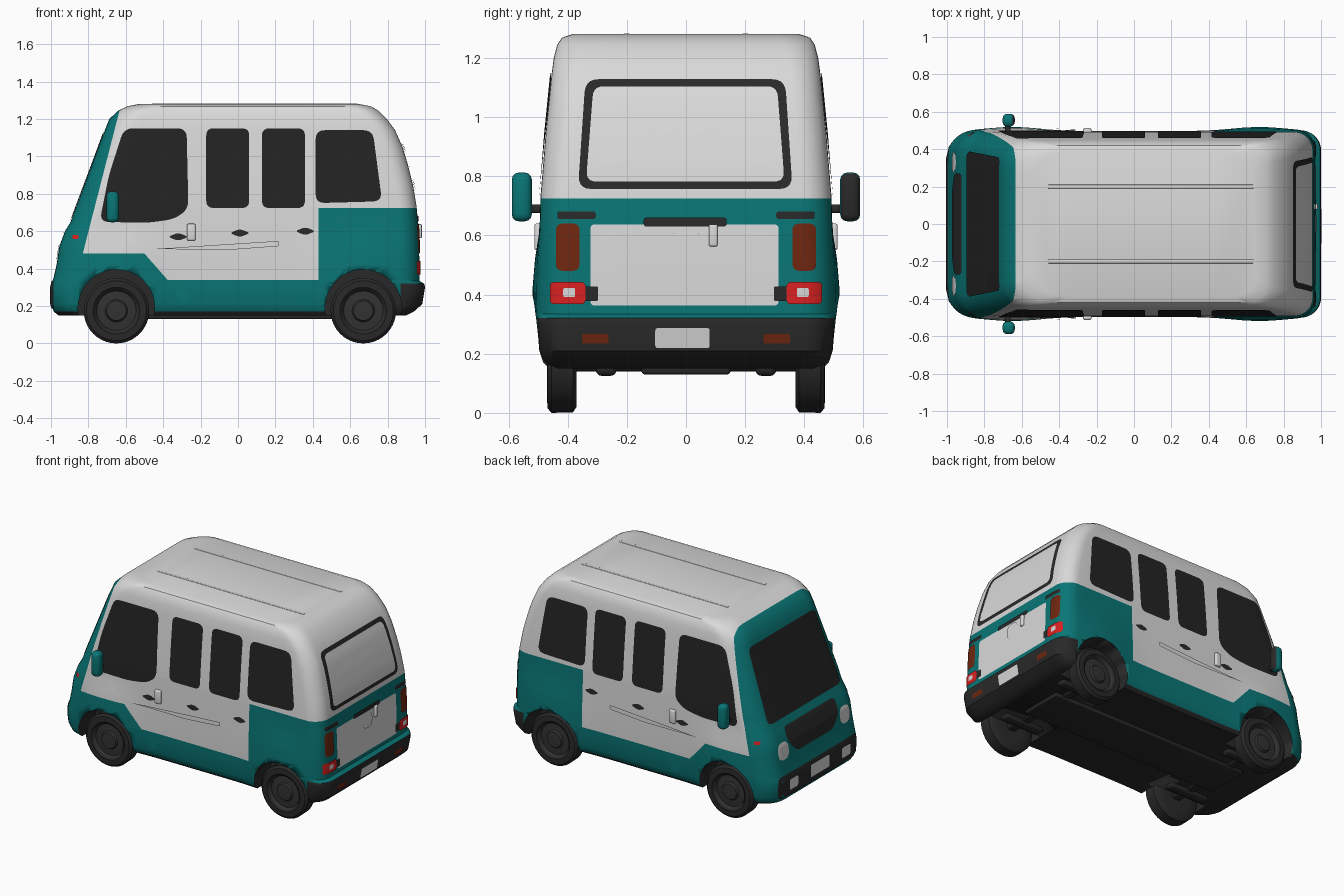
import bpy, bmesh, math
from mathutils import Vector, Matrix
from mathutils.bvhtree import BVHTree

if "Cube" in bpy.data.objects:
    bpy.data.objects.remove(bpy.data.objects["Cube"])


def material(name, *rgb):
    m = bpy.data.materials.new(name)
    m.use_nodes = True
    m.diffuse_color = (*rgb, 1)
    m.node_tree.nodes["Principled BSDF"].inputs["Base Color"].default_value = (*rgb, 1)
    return m


white = material("white paint", .7, .7, .7)
teal = material("teal paint", .003, .18, .18)
dark = material("dark trim", .022, .022, .022)
glass = material("dark glass", .017, .017, .017)
hubgrey = material("hub grey", .032, .032, .032)
red = material("red lamp", .7, .015, .015)
brown = material("brown lamp", .16, .02, .005)


def finish(bm, name, mats, angle=35):
    mesh = bpy.data.meshes.new(name)
    bm.to_mesh(mesh)
    bm.free()
    for m in mats:
        mesh.materials.append(m)
    ob = bpy.data.objects.new(name, mesh)
    bpy.context.collection.objects.link(ob)
    bpy.ops.object.select_all(action='DESELECT')
    ob.select_set(True)
    bpy.context.view_layer.objects.active = ob
    bpy.ops.object.shade_smooth_by_angle(angle=math.radians(angle))
    return ob


def loft(rings):
    """Skin closed rings of points and cap both ends."""
    bm = bmesh.new()
    rows = [[bm.verts.new(p) for p in ring] for ring in rings]
    n = len(rows[0])
    for a, b in zip(rows, rows[1:]):
        for i in range(n):
            j = (i + 1) % n
            bm.faces.new((a[i], a[j], b[j], b[i]))
    bm.faces.new(rows[0])
    bm.faces.new(rows[-1])
    bmesh.ops.recalc_face_normals(bm, faces=bm.faces)
    return bm


# Body shell: rounded plan sections stacked in height
WHEELS = (-.65, .67)
SECTIONS = [  # height, nose, tail, half width
    (.15, -.96, .9, .455), (.17, -.985, .94, .475), (.21, -1, .985, .488),
    (.3, -1, 1, .494), (.32, -.995, .995, .495), (.335, -.99, .97, .496),
    (.42, -.97, .97, .497), (.52, -.955, .968, .496), (.6, -.925, .965, .495),
    (.65, -.895, .962, .494), (.73, -.865, .955, .492), (.85, -.82, .935, .482),
    (.95, -.782, .91, .474), (1.05, -.745, .88, .464), (1.14, -.712, .84, .455),
    (1.2, -.688, .795, .447), (1.245, -.64, .75, .435), (1.268, -.59, .71, .42),
    (1.28, -.53, .65, .385)]


def section(z, nose, tail, half):
    pts = []
    corners = [(tail, 1, .1, 0), (nose, 1, .14, 90), (nose, -1, .14, 180), (tail, -1, .1, 270)]
    for x, s, r, start in corners:
        cx = x - r if x > 0 else x + r
        for k in range(9):
            a = math.radians(start + 90 * k / 8)
            pts.append((cx + r * math.cos(a), s * (half - r) + r * math.sin(a)))
    dense = []
    for i, (a, b) in enumerate(zip(pts, pts[1:] + pts[:1])):
        steps = {8: 24, 26: 24, 17: 8, 35: 8}.get(i, 1)
        dense += [(a[0] + (b[0] - a[0]) * k / steps, a[1] + (b[1] - a[1]) * k / steps)
                  for k in range(steps)]
    swell = .022 * max(0, min(1, (.62 - z) / .15))
    return [(x, y * (1 + swell * 2 * sum(math.exp(-((x - w) / .2) ** 2) for w in WHEELS)), z)
            for x, y in dense]


body = loft([section(*row) for row in SECTIONS])

# Cut the shell along the paint borders
PILLAR, FENDER = Vector((-.64, 0, 1.22)), Vector((-.5, 0, .48))
for point, normal in [((0, 0, .725), (0, 0, 1)), ((0, 0, .34), (0, 0, 1)),
                      ((0, 0, .48), (0, 0, 1)), ((.43, 0, 0), (1, 0, 0)),
                      ((.87, 0, 0), (1, 0, 0)), (PILLAR, (.74, 0, -.19)),
                      (FENDER, (.75, 0, .66))]:
    bmesh.ops.bisect_plane(body, geom=body.verts[:] + body.edges[:] + body.faces[:],
                           plane_co=point, plane_no=normal)


def paint(f):
    c = f.calc_center_median()
    if c.z < .17 or (c.x > .87 and c.z < .32):
        return 2
    pillar = (c - PILLAR).dot(Vector((.74, 0, -.19))) < 0
    fender = c.z < .48 and (c - FENDER).dot(Vector((.75, 0, .66))) < 0
    quarter = c.x > .43 and c.z < .725
    return 1 if pillar or fender or quarter or c.z < .34 else 0


for f in body.faces:
    f.material_index = paint(f)
surface = BVHTree.FromBMesh(body)
shell = finish(body, "body_shell", [white, teal, dark])

# Wheel arches
arches = bmesh.new()
for wx in WHEELS:
    for s in (1, -1):
        place = Matrix.Translation((wx, s * .47, .19)) @ Matrix.Rotation(math.pi / 2, 4, 'X')
        bmesh.ops.create_cone(arches, cap_ends=True, segments=40, radius1=.205, radius2=.205,
                              depth=.28, matrix=place)
cutter = finish(arches, "arch_cutter", [dark])
cutter.hide_render = True
cut = shell.modifiers.new("arches", 'BOOLEAN')
cut.operation, cut.object, cut.solver = 'DIFFERENCE', cutter, 'EXACT'
cut.material_mode = 'TRANSFER'
bpy.context.view_layer.objects.active = shell
bpy.ops.object.modifier_apply(modifier=cut.name)
bpy.data.objects.remove(cutter)


def rounded(corners, r):
    pts = [Vector(c) for c in corners]
    arcs = []
    for i, p in enumerate(pts):
        to_a, to_b = pts[i - 1] - p, pts[(i + 1) % len(pts)] - p
        a = p + to_a.normalized() * min(r, to_a.length * .45)
        b = p + to_b.normalized() * min(r, to_b.length * .45)
        arcs.append([a.lerp(p, t / 5).lerp(p.lerp(b, t / 5), t / 5) for t in range(6)])
    out = []
    for arc, nxt in zip(arcs, arcs[1:] + arcs[:1]):
        out += arc + [arc[-1].lerp(nxt[0], t / 6) for t in range(1, 6)]
    return out


def plate(name, axis, side, corners, mat, r=.02, lift=.005):
    """Thin panel wrapped onto the shell, seen along the given axis."""
    outline = rounded(corners, r)
    mid = sum(outline, Vector((0, 0))) / len(outline)
    out = Vector((side, 0, 0)) if axis == 'x' else Vector((0, side, 0))
    bm = bmesh.new()

    def drop(p):
        start = Vector((0, p.x, p.y)) if axis == 'x' else Vector((p.x, 0, p.y))
        hit = surface.ray_cast(start + out * 2, -out)[0]
        return bm.verts.new((hit or start + out * .48) + out * lift)
    rings = [[drop(mid.lerp(p, k / 6)) for p in outline] for k in range(1, 7)]
    hub, n = drop(mid), len(outline)
    for i in range(n):
        j = (i + 1) % n
        bm.faces.new((hub, rings[0][i], rings[0][j]))
        for a, b in zip(rings, rings[1:]):
            bm.faces.new((a[i], b[i], b[j], a[j]))
    bm.normal_update()
    if sum(f.normal.dot(out) for f in bm.faces) < 0:
        bmesh.ops.reverse_faces(bm, faces=bm.faces)
    return finish(bm, name, [mat])


def rect(u, v, hu, hv):
    return [(u - hu, v - hv), (u + hu, v - hv), (u + hu, v + hv), (u - hu, v + hv)]


def box(name, centre, size, mats, bevel=.01):
    bm = bmesh.new()
    bmesh.ops.create_cube(bm, size=1, matrix=Matrix.Translation(centre) @ Matrix.Diagonal((*size, 1)))
    bmesh.ops.bevel(bm, geom=bm.edges[:], offset=bevel, segments=3, profile=.5, affect='EDGES')
    return finish(bm, name, mats)


CAB = [(-.74, .65), (-.69, .9), (-.61, 1.15), (-.275, 1.15), (-.265, .72), (-.34, .665), (-.48, .645)]
for s, tag in ((1, "back"), (-1, "front")):
    # Side windows
    plate("cab_window_" + tag, 'y', s, CAB, glass, .05)
    for i, x in enumerate((-.055, .243)):
        plate(f"side_window_{i}_{tag}", 'y', s, rect(x, .937, .115, .213), glass, .04)
    plate("rear_side_window_" + tag, 'y', s, [(.415, .75), (.77, .76), (.72, 1.14), (.415, 1.14)], glass, .05)
    # Door furniture, crease and marker
    for i, (x, z) in enumerate(((-.32, .57), (.01, .59), (.36, .6))):
        plate(f"door_catch_{i}_{tag}", 'y', s,
              [(x - .055, z), (x, z - .022), (x + .055, z), (x, z + .022)], dark, .02)
    plate("door_crease_" + tag, 'y', s, [(-.45, .505), (-.05, .5), (.22, .52), (.22, .548)], white, .01, .009)
    box("door_handle_" + tag, (-.25, s * .5, .595), (.045, .025, .09), [white], .008)
    plate("side_marker_" + tag, 'y', s, rect(-.87, .57, .016, .011), red, .005)
    # Mirrors
    box("mirror_arm_" + tag, (-.675, s * .51, .69), (.03, .09, .03), [dark])
    mirror = box("mirror_" + tag, (-.67, s * .555, .73), (.065, .068, .165), [teal, dark], .024)
    for f in mirror.data.polygons:
        f.material_index = int(s > 0 and f.normal.x > .4)
    # Nose lamps
    plate("headlamp_" + tag, 'x', -1, rect(s * .33, .485, .055, .055), white, .055)
    plate("fog_lamp_" + tag, 'x', -1, rect(s * .28, .265, .045, .035), white, .015, .009)
    # Tail lamps
    plate("upper_tail_lamp_" + tag, 'x', 1, rect(s * .4, .56, .04, .08), brown, .025)
    plate("lower_tail_lamp_" + tag, 'x', 1, rect(s * .4, .405, .06, .037), red, .015, .007)
    plate("lamp_lens_" + tag, 'x', 1, rect(s * .395, .407, .02, .015), white, .005, .0095)
    plate("lamp_base_" + tag, 'x', 1, rect(s * .32, .403, .022, .025), dark, .005, .006)
    plate("tail_hinge_" + tag, 'x', 1, rect(s * .37, .668, .065, .013), dark, .01)
    plate("bumper_reflector_" + tag, 'x', 1, rect(s * .307, .25, .045, .016), brown, .006)

# Nose
plate("windscreen", 'x', -1, [(-.39, .66), (.39, .66), (.355, 1.13), (-.355, 1.13)], glass, .04)
plate("grille_panel", 'x', -1, [(-.19, .44), (.19, .44), (.27, .52), (.27, .615), (-.27, .615), (-.27, .52)], dark, .03)
plate("front_bumper", 'x', -1, rect(0, .262, .42, .075), dark, .04)
plate("front_plate", 'x', -1, rect(0, .27, .1, .04), white, .01, .009)

# Tail
plate("tailgate_panel", 'x', 1, rect(-.005, .5, .318, .137), white, .015, .004)
plate("tailgate_handle", 'x', 1, rect(-.003, .645, .14, .015), dark, .01, .007)
plate("tailgate_disc", 'x', 1, rect(0, .572, .05, .05), white, .05, .009)
plate("rear_window_frame", 'x', 1, [(-.365, .757), (.36, .757), (.335, 1.128), (-.34, 1.128)], dark, .045)
plate("rear_window", 'x', 1, [(-.338, .782), (.333, .782), (.308, 1.104), (-.313, 1.104)], white, .035, .009)
plate("rear_plate", 'x', 1, rect(-.012, .253, .092, .034), white, .01)
box("tailgate_latch", (.968, .092, .6), (.03, .03, .075), [white], .007)

# Roof ribs
for y in (-.2, .2):
    box("roof_rib", (.09, y, 1.279), (1.1, .02, .008), [white], .003)

# Wheels: profile of offset across the tyre and radius
TYRE = [(-.05, .1), (-.05, .155), (-.038, .173), (.034, .175), (.048, .16), (.05, .125),
        (.04, .112), (.026, .105), (.03, .06), (.042, .052), (.044, .012)]
for wx in WHEELS:
    for s in (1, -1):
        rings = [[(wx + r * math.cos(a), s * (.42 + d), .175 + r * math.sin(a))
                  for a in (math.tau * k / 40 for k in range(40))] for d, r in TYRE]
        wheel = finish(loft(rings), "wheel", [dark, hubgrey])
        for f in wheel.data.polygons:
            far = math.hypot(f.center.x - wx, f.center.z - .175)
            f.material_index = int(far < .115 and abs(f.center.y) > .43)
    # Axle and suspension below the floor
    box("axle", (wx, 0, .17), (.07, .8, .06), [dark], .02)
    for y in (-.27, .27):
        box("spring_mount", (wx, y, .16), (.3, .07, .07), [dark], .02)
box("chassis_rail", (0, 0, .15), (1.5, .3, .04), [dark])
